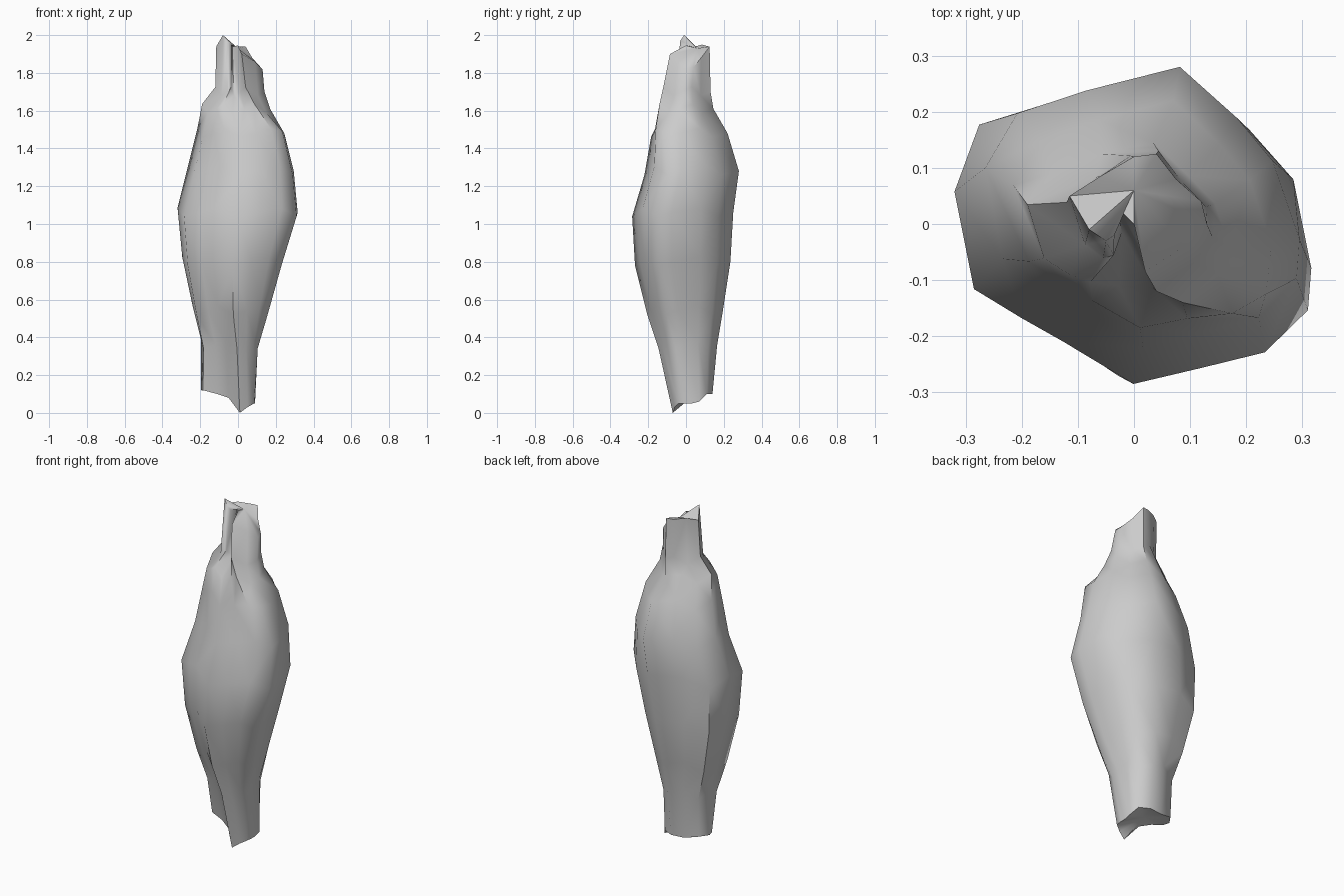
import bpy, bmesh

if "Cube" in bpy.data.objects:
    bpy.data.objects.remove(bpy.data.objects["Cube"])

# Plan outlines, matched point for point: left -> front -> right -> back
BODY = [(-.32, .08), (-.285, -.105), (-.20, -.16), (-.125, -.205), (0, -.285),
        (.12, -.255), (.235, -.225), (.312, -.145), (.318, -.065), (.275, .10),
        (.20, .19), (.075, .285), (-.12, .248), (-.265, .20)]
CROWN = [(-.115, .05, 1.94), (-.08, -.01, 2.0), (-.05, -.03, 1.97), (-.035, -.02, 1.95),
         (-.03, .03, 1.94), (0, 0, 1.945), (.02, -.085, 1.90), (.09, -.04, 1.86),
         (.13, 0, 1.82), (.12, .04, 1.83), (.075, .08, 1.88), (.04, .125, 1.94),
         (0, .12, 1.94), (-.06, .085, 1.95)]
FOOT = [(-.195, .06, .12), (-.185, .025, .12), (-.11, .01, .10), (-.05, -.02, .08),
        (.01, -.07, 0), (.05, -.06, .03), (.085, -.04, .05), (.09, 0, .05),
        (.09, .03, .05), (.09, .07, .06), (.06, .11, .10), (0, .14, .10),
        (-.08, .13, .10), (-.16, .11, .12)]

# z, x range, y range, blend towards foot or crown outline, back corner fullness
LEVELS = [(.36, -.195, .105, -.145, .165, .65, 1),
          (.54, -.24, .16, -.205, .195, .2, 1.06),
          (.80, -.295, .235, -.27, .235, 0, 1.08),
          (1.06, -.32, .316, -.285, .25, 0, 1.04),
          (1.28, -.265, .295, -.22, .28, 0, .96),
          (1.48, -.215, .245, -.185, .22, .1, .96),
          (1.61, -.19, .17, -.14, .145, .4, .97),
          (1.70, -.12, .14, -.12, .13, .85, 1)]


def fit(points, x0, x1, y0, y1):
    """Stretch an outline to fill the given box."""
    xs, ys = [p[0] for p in points], [p[1] for p in points]
    return [(x0 + (p[0] - min(xs)) / (max(xs) - min(xs)) * (x1 - x0),
             y0 + (p[1] - min(ys)) / (max(ys) - min(ys)) * (y1 - y0)) for p in points]


rings = [FOOT]
for z, x0, x1, y0, y1, t, full in LEVELS:
    end = FOOT if z < 1 else CROWN
    mixed = [(b[0] * (1 - t) + 1.8 * e[0] * t, b[1] * (1 - t) + 1.8 * e[1] * t)
             for b, e in zip(BODY, end)]
    ring = []
    for i, (x, y) in enumerate(fit(mixed, x0, x1, y0, y1)):
        k = full if i in (9, 10, 12, 13) else 1
        # alternate heights a little so the facets are irregular
        ring.append((x * k, y * k, z + (.025, -.02, 0)[i % 3]))
    rings.append(ring)
rings.append(CROWN)

# Rock column skinned through the rings
bm = bmesh.new()
loops = [[bm.verts.new(p) for p in ring] for ring in rings]
n = len(BODY)
for lower, upper in zip(loops, loops[1:]):
    for i in range(n):
        j = (i + 1) % n
        bm.faces.new((lower[i], lower[j], upper[j], upper[i]))

# Broken ends, fanned from an inner point
for loop, centre in ((loops[0], (-.03, .05, .10)), (loops[-1], (.0, .06, 1.93))):
    c = bm.verts.new(centre)
    for i in range(n):
        bm.faces.new((loop[i], loop[(i + 1) % n], c))

# Small ledge on the front right shoulder
loops[6][7].co = (.235, -.125, 1.49)

bmesh.ops.triangulate(bm, faces=bm.faces[:])
bmesh.ops.recalc_face_normals(bm, faces=bm.faces[:])
mesh = bpy.data.meshes.new("rock_spindle")
bm.to_mesh(mesh)
bm.free()
rock = bpy.data.objects.new("rock_spindle", mesh)
bpy.context.collection.objects.link(rock)
bpy.context.view_layer.objects.active = rock
rock.select_set(True)
bpy.ops.object.shade_smooth_by_angle(angle=1.0)
